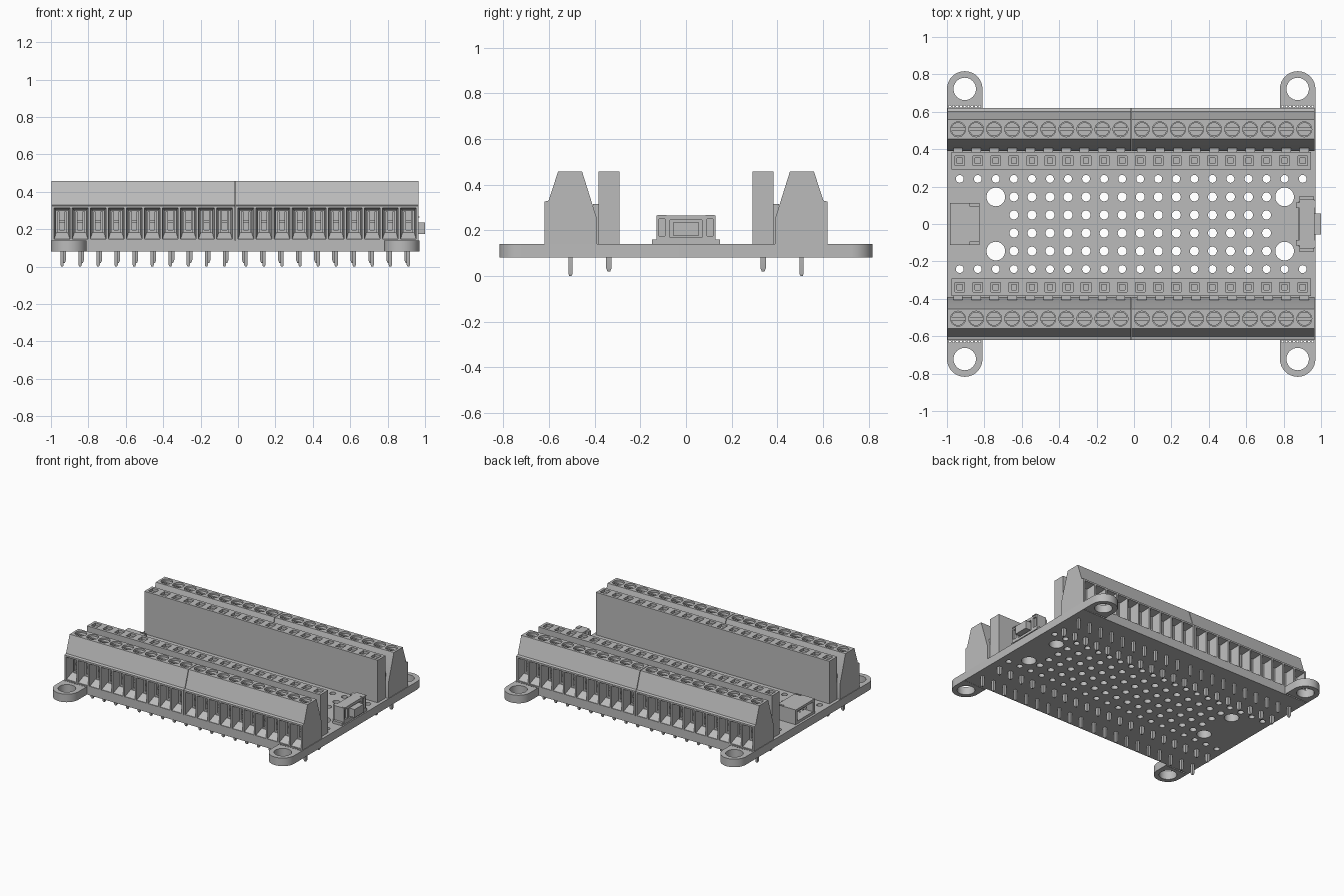
import bpy, bmesh, math

cube = bpy.data.objects.get("Cube")
if cube:
    bpy.data.objects.remove(cube, do_unlink=True)

PITCH = 0.0965
CENTRE = (-0.015, 0, 0)
Z0, Z1, TOP = 0.08, 0.14, 0.457      # board bottom, board top, block top
COLS = [(i - 9.5) * PITCH for i in range(20)]
parts = []

grey = bpy.data.materials.new("light_grey")
grey.use_nodes = True
grey.diffuse_color = (0.5, 0.5, 0.5, 1)
bsdf = next(n for n in grey.node_tree.nodes if n.type == "BSDF_PRINCIPLED")
bsdf.inputs["Base Color"].default_value = grey.diffuse_color


def loft(bm, rings):
    """Closed solid through rings with the same number of points."""
    vs = [[bm.verts.new(p) for p in ring] for ring in rings]
    n = len(vs[0])
    faces = [bm.faces.new(vs[0][::-1]), bm.faces.new(vs[-1])]
    for a, b in zip(vs, vs[1:]):
        for i in range(n):
            j = (i + 1) % n
            faces.append(bm.faces.new((a[i], a[j], b[j], b[i])))
    bmesh.ops.recalc_face_normals(bm, faces=faces)


def box(bm, x0, x1, y0, y1, z0, z1):
    loft(bm, [[(x0, y0, z), (x1, y0, z), (x1, y1, z), (x0, y1, z)] for z in (z0, z1)])


def taper(bm, x, y, sections):
    """Square section column; sections are (z, half width)."""
    loft(bm, [[(x - h, y - h, z), (x + h, y - h, z), (x + h, y + h, z), (x - h, y + h, z)]
              for z, h in sections])


def circle(x, y, r, n=24, a0=0.0, a1=2 * math.pi, closed=True):
    steps = n if closed else n - 1
    return [(x + r * math.cos(a0 + (a1 - a0) * i / steps),
             y + r * math.sin(a0 + (a1 - a0) * i / steps)) for i in range(n)]


def prism(bm, pts, z0, z1):
    loft(bm, [[(x, y, z) for x, y in pts] for z in (z0, z1)])


def finish(bm, name):
    mesh = bpy.data.meshes.new(name)
    bm.to_mesh(mesh)
    bm.free()
    mesh.materials.append(grey)
    ob = bpy.data.objects.new(name, mesh)
    ob.location = CENTRE
    bpy.context.collection.objects.link(ob)
    parts.append(ob)
    return ob


def cut(ob, bm):
    """Subtract the cutter geometry from the object."""
    cutter = finish(bm, "cutter")
    parts.remove(cutter)
    cutter.hide_render = True
    mod = ob.modifiers.new("cut", "BOOLEAN")
    mod.operation, mod.solver, mod.object = "DIFFERENCE", "EXACT", cutter
    bpy.context.view_layer.update()
    bpy.context.view_layer.objects.active = ob
    bpy.ops.object.modifier_apply(modifier=mod.name)
    bpy.data.objects.remove(cutter, do_unlink=True)


# Circuit board with four rounded ears
EAR_X, EAR_Y, EAR_R, EDGE = 0.89, 0.722, 0.095, 0.62
quarter = circle(EAR_X, EAR_Y, EAR_R, 17, 0, math.pi, False) + [(EAR_X - EAR_R, EDGE)]
outline = []
for sx, sy in ((1, 1), (-1, 1), (-1, -1), (1, -1)):
    q = [(sx * x, sy * y) for x, y in quarter]
    outline += q if sx * sy > 0 else q[::-1]
bm = bmesh.new()
prism(bm, outline, Z0, Z1)
board = finish(bm, "circuit_board")

# Ear holes, break-off perforations, mounting holes and hole grid
holes = bmesh.new()


def drill(x, y, r, n=24):
    prism(holes, circle(x, y, r, n), Z0 - 0.02, Z1 + 0.02)


for sy in (1, -1):
    for sx in (1, -1):
        drill(sx * EAR_X, sy * EAR_Y, 0.06, 32)
        for k in range(-4, 5):
            drill(sx * EAR_X + k * 0.02, sy * 0.628, 0.006, 8)
    for col in (2, 18):
        drill(COLS[col], sy * 1.5 * PITCH, 0.05, 32)
    for row in (0.5, 1.5):
        for x in COLS[3:18]:
            drill(x, sy * row * PITCH, 0.024, 20)
    for x in COLS:
        drill(x, sy * 2.5 * PITCH, 0.021, 20)
cut(board, holes)

# Screw terminal blocks, front row
side = []
profile = [(-0.62, Z1), (-0.62, 0.325), (-0.602, 0.33), (-0.56, TOP),
           (-0.455, TOP), (-0.39, 0.25), (-0.39, Z1)]
SCREW_Y, SCREW_R, SCREW_Z = -0.506, 0.04, TOP - 0.03
screws, clamps, pins, tabs = (bmesh.new() for _ in range(4))
for sx, label in ((-1, "right"), (1, "left")):
    cx = sx * 0.4915
    bm = bmesh.new()
    loft(bm, [[(cx + e, y, z) for y, z in profile] for e in (-0.4895, 0.4895)])
    block = finish(bm, label + "_terminal_block")
    side.append(block)
    openings = bmesh.new()
    for i in range(10):
        x = cx + (i - 4.5) * PITCH
        # flared wire opening: (y, half width, bottom, top)
        loft(openings, [[(x - h, y, a), (x + h, y, a), (x + h, y, b), (x - h, y, b)]
                        for y, h, a, b in ((-0.64, 0.042, 0.146, 0.313),
                                           (-0.615, 0.042, 0.146, 0.313),
                                           (-0.565, 0.031, 0.182, 0.30),
                                           (-0.51, 0.031, 0.182, 0.30))])
        prism(openings, circle(x, SCREW_Y, SCREW_R), SCREW_Z, TOP + 0.03)
        # slotted screw head made of two half discs
        for a0 in (0, math.pi):
            arc = circle(x, SCREW_Y, SCREW_R - 0.003, 14, a0 + 0.2, a0 + math.pi - 0.2, False)
            prism(screws, arc, SCREW_Z - 0.005, TOP - 0.012)
        # wire clamp frame inside the opening
        for s in (-1, 1):
            box(clamps, x + s * 0.019 - 0.006, x + s * 0.019 + 0.006, -0.56, -0.505, 0.18, 0.295)
        box(clamps, x - 0.024, x + 0.024, -0.55, -0.505, 0.235, 0.25)
        box(clamps, x - 0.024, x + 0.024, -0.56, -0.505, 0.18, 0.195)
        taper(pins, x, SCREW_Y, [(0, 0.005), (0.01, 0.009), (Z1, 0.009)])
        box(tabs, x - 0.025, x + 0.025, -0.407, -0.384, Z1, 0.315)
    cut(block, openings)
side += [finish(screws, "terminal_screws"), finish(clamps, "wire_clamps"),
         finish(pins, "terminal_pins"), finish(tabs, "block_tabs")]

# Socket strip with tapered square holes, and its pins
HEAD_Y = -3.5 * PITCH
bm = bmesh.new()
box(bm, -0.962, 0.962, HEAD_Y - 0.046, HEAD_Y + 0.046, Z1, TOP)
strip = finish(bm, "socket_strip")
sockets, pins = bmesh.new(), bmesh.new()
for x in COLS:
    taper(sockets, x, HEAD_Y, [(TOP - 0.1, 0.014), (TOP - 0.022, 0.014),
                               (TOP - 0.02, 0.026), (TOP + 0.02, 0.026)])
    taper(pins, x, HEAD_Y, [(0.02, 0.006), (0.035, 0.012), (Z1, 0.012)])
cut(strip, sockets)
side += [strip, finish(pins, "socket_pins")]

# Back row is the front row turned half way round
for ob in side:
    twin = ob.copy()
    twin.name = "back_" + ob.name
    ob.name = "front_" + ob.name
    twin.rotation_euler.z = math.pi
    bpy.context.collection.objects.link(twin)
    parts.append(twin)

# Side push button on the +x edge
bm = bmesh.new()
box(bm, 0.9, 0.98, -0.13, 0.13, 0.15, 0.265)
body = finish(bm, "button_body")
slots = bmesh.new()
box(slots, 0.955, 1.1, -0.07, 0.07, 0.168, 0.244)
for s in (-1, 1):
    box(slots, 0.965, 1.1, s * 0.105 - 0.014, s * 0.105 + 0.014, 0.175, 0.25)
cut(body, slots)
bm = bmesh.new()
box(bm, 0.95, 1.015, -0.055, 0.055, 0.175, 0.236)
finish(bm, "button_plunger")
bm = bmesh.new()
box(bm, 0.895, 0.975, -0.12, 0.12, Z1, 0.152)
for s in (-1, 1):
    box(bm, 0.9, 0.975, s * 0.133 - 0.016, s * 0.133 + 0.016, Z1, 0.16)
    box(bm, 0.88, 0.905, s * 0.1 - 0.015, s * 0.1 + 0.015, Z1, 0.262)
    box(bm, 0.96, 0.985, s * 0.105 - 0.02, s * 0.105 + 0.02, 0.262, 0.268)
finish(bm, "button_feet")

# Cable socket on the -x edge, open outward
bm = bmesh.new()
box(bm, -0.968, -0.812, -0.112, 0.112, Z1, 0.25)
plug = finish(bm, "cable_socket")
bm = bmesh.new()
box(bm, -1.0, -0.85, -0.09, 0.09, 0.16, 0.232)
for s in (-1, 1):
    box(bm, -0.865, -0.8, s * 0.103 - 0.007, s * 0.103 + 0.007, 0.238, 0.27)
cut(plug, bm)
bm = bmesh.new()
for k in range(4):
    y = (k - 1.5) * 0.038
    box(bm, -0.94, -0.84, y - 0.005, y + 0.005, 0.19, 0.202)
finish(bm, "cable_socket_contacts")

# Smooth the round walls, keep edges sharp
bpy.ops.object.select_all(action="DESELECT")
for ob in parts:
    ob.select_set(True)
bpy.context.view_layer.objects.active = board
bpy.ops.object.shade_smooth_by_angle(angle=math.radians(30))
